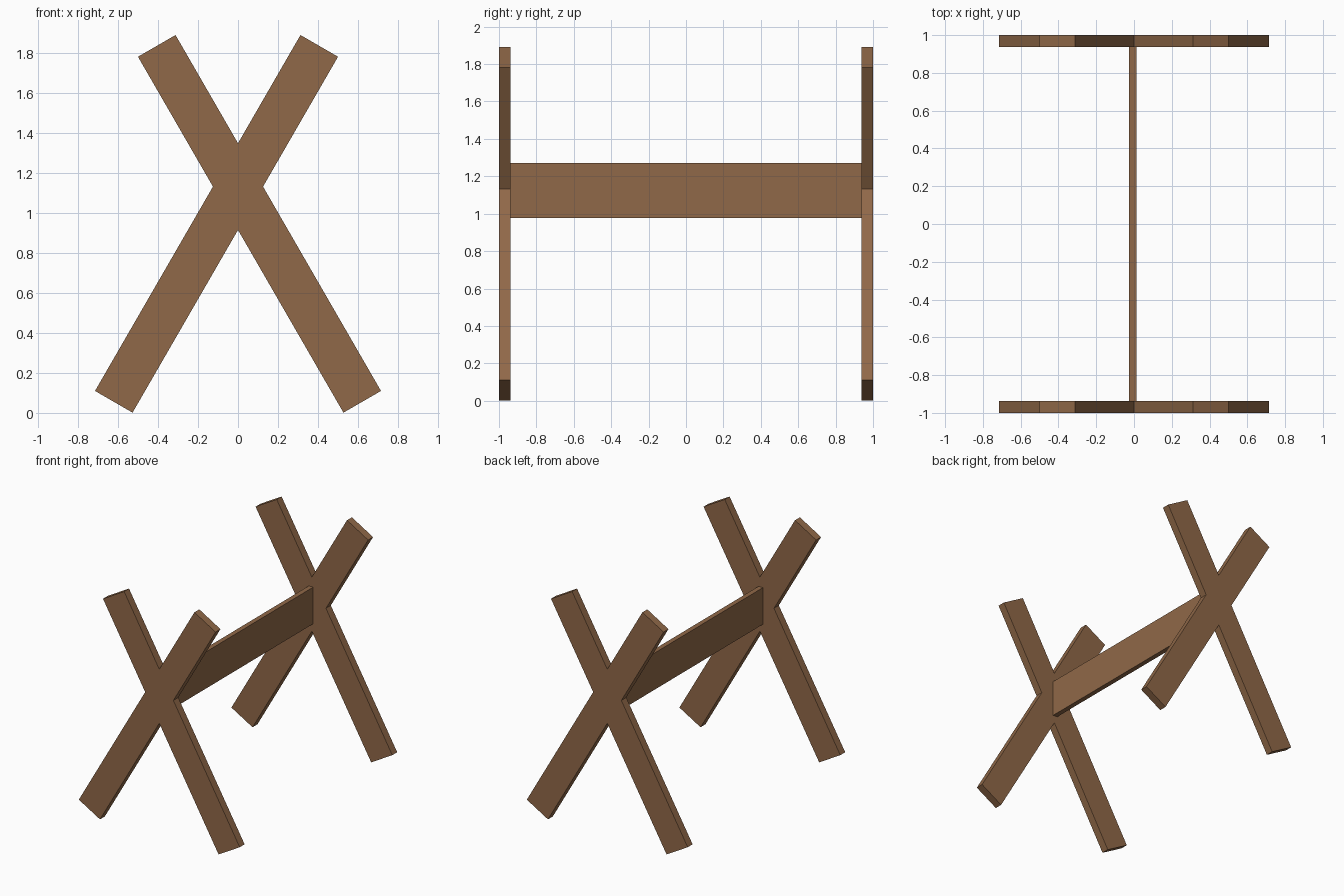
import bpy, bmesh
from math import radians, sin, cos
from mathutils import Vector

if "Cube" in bpy.data.objects:
    bpy.data.objects.remove(bpy.data.objects["Cube"])

wood = bpy.data.materials.new("brown_wood")
wood.diffuse_color = (0.28, 0.14, 0.065, 1)
wood.use_nodes = True
wood.node_tree.nodes["Principled BSDF"].inputs["Base Color"].default_value = wood.diffuse_color


def prism(name, profile, y0, y1):
    """Extrude an x-z outline from y0 to y1."""
    bm = bmesh.new()
    face = bm.faces.new([bm.verts.new((x, y0, z)) for x, z in profile])
    ext = bmesh.ops.extrude_face_region(bm, geom=[face])
    verts = [v for v in ext["geom"] if isinstance(v, bmesh.types.BMVert)]
    bmesh.ops.translate(bm, verts=verts, vec=(0, y1 - y0, 0))
    bmesh.ops.recalc_face_normals(bm, faces=bm.faces)
    mesh = bpy.data.meshes.new(name)
    bm.to_mesh(mesh)
    bm.free()
    mesh.materials.append(wood)
    obj = bpy.data.objects.new(name, mesh)
    bpy.context.collection.objects.link(obj)
    return obj


# Crossed leg outline: two boards at 60 degrees, joined in one plane
HALF_W, UP, DOWN, CROSS_Z = 0.1085, 0.813, 1.243, 1.132
a = radians(60)
along = Vector((cos(a), sin(a)))
across = Vector((sin(a), -cos(a)))
centre = Vector((0, CROSS_Z))
notch_x, notch_z = HALF_W / sin(a), HALF_W / cos(a)
right = [
    (0, CROSS_Z + notch_z),
    tuple(centre + along * UP - across * HALF_W),
    tuple(centre + along * UP + across * HALF_W),
    (notch_x, CROSS_Z),
]
lower_left = [tuple(centre - along * DOWN + across * s * HALF_W) for s in (-1, 1)]
right += [(-x, z) for x, z in lower_left]
right.append((0, CROSS_Z - notch_z))
left = [(-x, z) for x, z in reversed(right[1:-1])]
outline = right + left

prism("front_crossed_legs", outline, -1.0, -0.938)
prism("back_crossed_legs", outline, 0.938, 1.0)

# Upright plank joining the two crosses
prism("connecting_plank",
      [(-0.027, 0.977), (0.012, 0.977), (0.012, 1.272), (-0.027, 1.272)],
      -0.938, 0.938)
